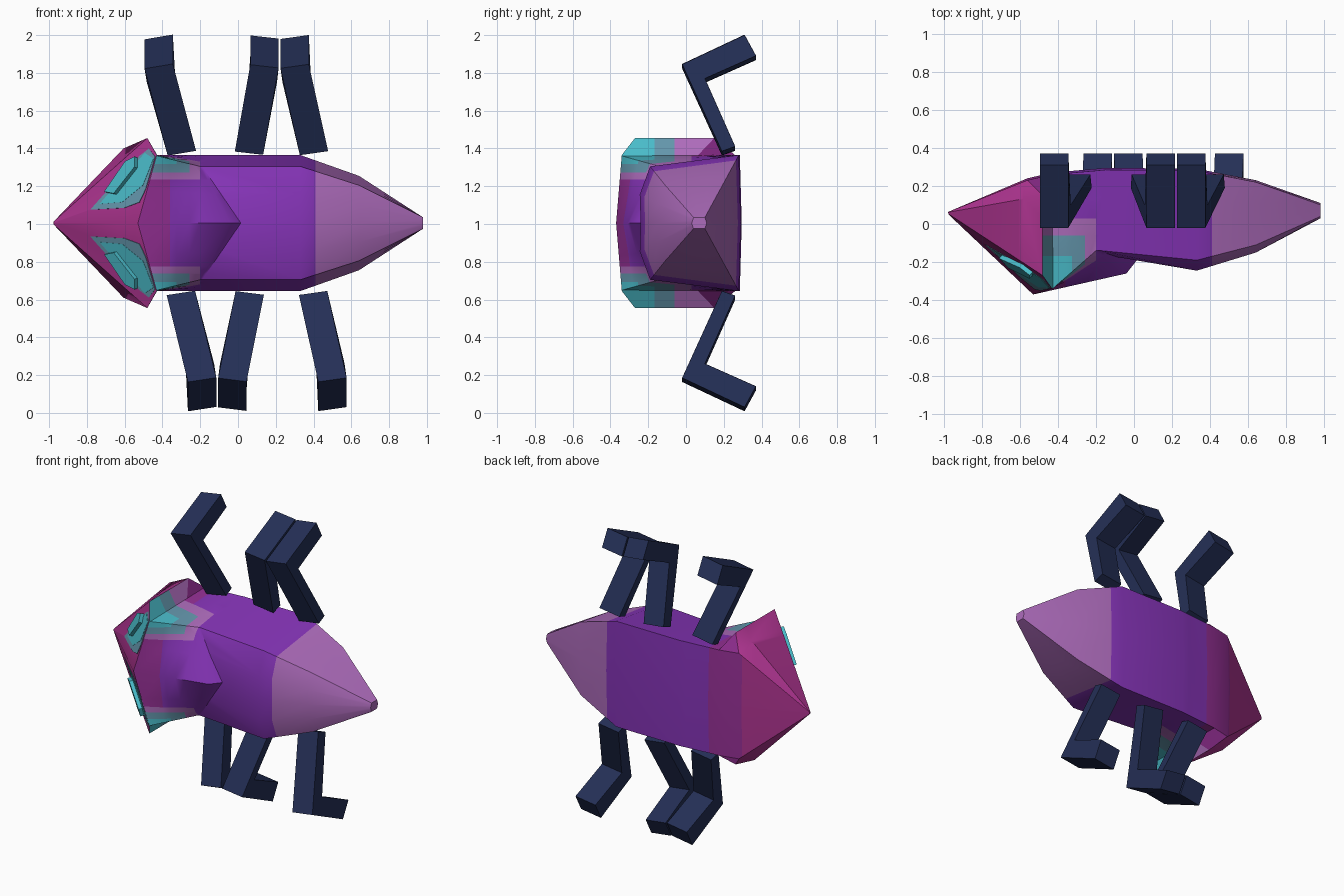
import bpy, bmesh, math
from mathutils import Vector

if "Cube" in bpy.data.objects:
    bpy.data.objects.remove(bpy.data.objects["Cube"])

MID = 1.005  # height of the symmetry plane


def material(name, r, g, b):
    lin = [(c / 255 / 12.92 if c < 11 else ((c / 255 + 0.055) / 1.055) ** 2.4) for c in (r, g, b)]
    m = bpy.data.materials.new(name)
    m.use_nodes = True
    m.diffuse_color = (*lin, 1)
    m.node_tree.nodes["Principled BSDF"].inputs["Base Color"].default_value = (*lin, 1)
    return m


purple = material("purple", 134, 52, 184)
mauve = material("mauve", 174, 108, 188)
magenta = material("plum", 150, 48, 150)
pink = material("dark_pink", 174, 52, 144)
teal = material("teal", 74, 188, 202)
dull = material("dull_teal", 100, 150, 172)
navy = material("navy", 36, 47, 86)


def finish(bm, name, mats, smooth=False):
    bmesh.ops.recalc_face_normals(bm, faces=bm.faces)
    me = bpy.data.meshes.new(name)
    bm.to_mesh(me)
    bm.free()
    for m in mats:
        me.materials.append(m)
    ob = bpy.data.objects.new(name, me)
    bpy.context.collection.objects.link(ob)
    if smooth:
        bpy.ops.object.select_all(action="DESELECT")
        ob.select_set(True)
        bpy.context.view_layer.objects.active = ob
        bpy.ops.object.shade_smooth_by_angle(angle=math.radians(30))


def half(ridge, corner, back, sides=None, bulge=0.0):
    """Half cross-section from shell ridge to belly centre; points are (x, y, half width)."""
    f, c, b = Vector((*ridge, 0)), Vector(corner), Vector(back)
    m = f.lerp(c, 0.5) - Vector((0, bulge, 0))
    s = [Vector(p) for p in sides] if sides else [c.lerp(b, 0.33), c.lerp(b, 0.67)]
    return [f, m, c, *s, b, Vector((b.x, b.y + 0.01, 0))]


# Body: one loft from snout, over the flared head rim and collar, to the tail
rim = half((-.53, -.37), (-.43, -.34, .36), (-.56, .23, .36),
           sides=[(-.48, -.27, .45), (-.48, .15, .45)])
snout = Vector((-.985, .06, 0))
cheek = [snout.lerp(p, 0.75) for p in rim]
cheek[4].z *= 1.17
sections = [
    [snout.lerp(p, 0.02) for p in rim],
    cheek,
    rim,
    half((-.52, -.368), (-.425, -.338, .355), (-.43, .26, .36)),
    half((-.04, -.26), (-.2, -.14, .3), (-.2, .28, .36)),
    half((.015, -.19), (-.19, -.138, .3), (-.15, .285, .36), bulge=.01),
    half((.33, -.24), (.33, -.19, .3), (.33, .28, .36), bulge=.03),
    half((.64, -.15), (.64, -.11, .2), (.64, .22, .25), bulge=.02),
    half((.98, .03), (.98, .04, .03), (.98, .1, .03)),
]

bm = bmesh.new()
rings = []
for sec in sections:
    loop = sec + [Vector((p.x, p.y, -p.z)) for p in reversed(sec[1:-1])]
    rings.append([bm.verts.new((p.x, p.y, MID + p.z)) for p in loop])
n = len(rings[0])
for a, b in zip(rings, rings[1:]):
    for i in range(n):
        j = (i + 1) % n
        bm.faces.new((a[i], a[j], b[j], b[i]))
bm.faces.new(rings[0])
bm.faces.new(rings[-1])


def cut(faces, co, no):
    geom = list({e for f in faces for e in f.edges}) + faces
    bmesh.ops.bisect_plane(bm, geom=geom, plane_co=co, plane_no=no)


def collar_faces():
    centres = [(f, f.calc_center_median()) for f in bm.faces]
    return [f for f, c in centres if -.5 < c.x < -.1 and c.y < .2]


# Cut the colour borders: bands round the body, then steps around the shoulders
for x in (-.58, -.36, .41):
    cut(bm.faces[:], (x, 0, 0), (1, 0, 0))
STEPS = (.45, .75, 1)
for s in STEPS:
    cut(collar_faces(), (-.43 + .23 * s, 0, 0), (1, 0, 0))
    cut(collar_faces(), (0, -.33 + .36 * s, 0), (0, 1, 0))
    for side in (1, -1):
        cut(collar_faces(), (0, 0, MID + side * (.38 - .15 * s)), (0, 0, 1))
bmesh.ops.recalc_face_normals(bm, faces=bm.faces)
bm.normal_update()

mats = [purple, mauve, magenta, pink, teal, dull]
for f in bm.faces:
    c = f.calc_center_median()
    h = abs(c.z - MID)
    if c.x > .41:
        m = mauve
    elif c.x > -.36:
        m = purple
    elif c.x > -.58 and f.normal.x > -.45:
        m = magenta
    else:
        m = pink
    # Shoulder patches fade from teal to mauve, also on the back of the flared rim
    if f.normal.x > -.1 and -.5 < c.x < -.19:
        level = max((c.x + .43) / .23, (c.y + .33) / .36, (.38 - h) / .15)
        if h > .385:
            level = min(level, .9)
        for s, patch_mat in zip(STEPS, (teal, dull, mauve)):
            if level < s:
                m = patch_mat
                break
    f.material_index = mats.index(m)
finish(bm, "body", mats, smooth=True)


# Eyes: flat patches and raised slabs lying on the slanted head faces
def head_plate(name, outline, side, thick, mat):
    bm = bmesh.new()
    out = Vector((-.956, -1, .35 * side)).normalized() * thick
    pts = [Vector((x, .06 - .956 * (x + .98) + .35 * h, MID + side * h)) for x, h in outline]
    low = [bm.verts.new(p - out) for p in pts]
    top = [bm.verts.new(p + out) for p in pts]
    bm.faces.new(low)
    bm.faces.new(top)
    for i in range(len(pts)):
        j = (i + 1) % len(pts)
        bm.faces.new((low[i], low[j], top[j], top[i]))
    finish(bm, name, [mat])


patch = [(-.78, .07), (-.6, .08), (-.52, .11), (-.487, .18), (-.437, .35), (-.475, .4), (-.62, .25)]
inner = [(-.73, .1), (-.61, .11), (-.5, .2), (-.445, .34), (-.49, .37), (-.61, .24)]
slab = [(-.69, .16), (-.64, .15), (-.53, .29), (-.53, .345), (-.58, .32)]
for side, tag in ((1, "upper"), (-1, "lower")):
    head_plate(tag + "_eye_patch", patch, side, .0035, dull)
    head_plate(tag + "_eye_inner_patch", inner, side, .0048, teal)
    head_plate(tag + "_eye", slab, side, .028, teal)


# Legs: bent prisms, leaning along the body
PROFILE = [(.19, .37), (.26, .395), (.1, .755), (.37, .875), (.31, .985), (-.02, .83)]


def leg(name, x, lean, side):
    bm = bmesh.new()
    ends = []
    for dx in (-.075, .075):
        ring = []
        for y, h in PROFILE:
            shift = lean * min((h - .38) / .42, 1)
            z = MID + side * (h - 1.4 * lean * dx)
            ring.append(bm.verts.new((x + shift + dx, y, z)))
        ends.append(ring)
    a, b = ends
    bm.faces.new(a)
    bm.faces.new(b)
    for i in range(len(a)):
        j = (i + 1) % len(a)
        bm.faces.new((a[i], a[j], b[j], b[i]))
    finish(bm, name, [navy])


for tag, x, up, down in (("front", -.3, -.12, .11), ("middle", .06, .08, -.09), ("rear", .4, -.1, .1)):
    leg("upper_" + tag + "_leg", x, up, 1)
    leg("lower_" + tag + "_leg", x, down, -1)
